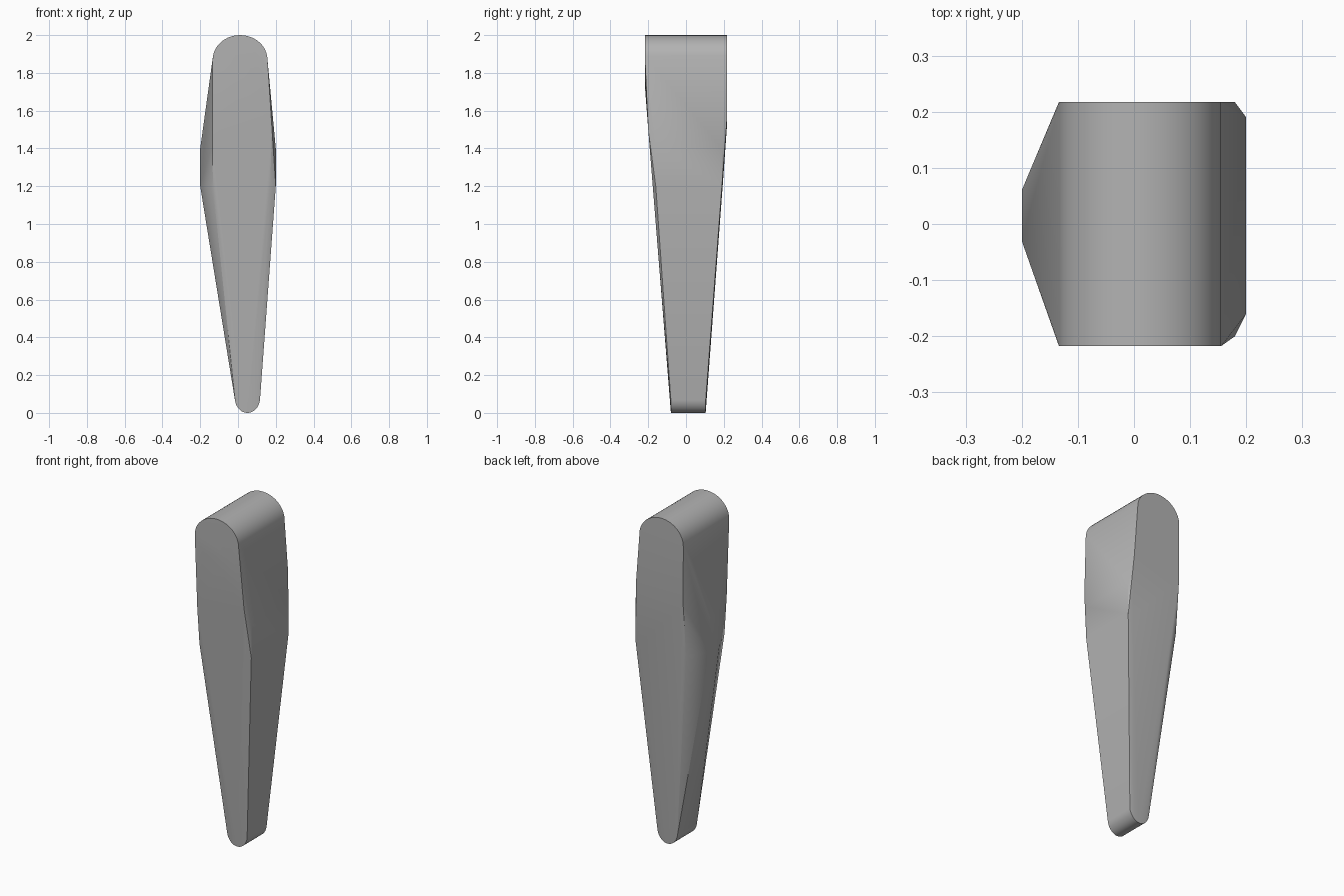
import bpy, bmesh, math

cube = bpy.data.objects.get("Cube")
if cube:
    bpy.data.objects.remove(cube, do_unlink=True)

grey = bpy.data.materials.new("plain_grey")
grey.use_nodes = True
colour = (0.45, 0.45, 0.45, 1)
grey.diffuse_color = colour
grey.node_tree.nodes["Principled BSDF"].inputs["Base Color"].default_value = colour


def arc(cx, cz, rx, rz, start, y_front, y_back, steps=20):
    """Half-ellipse end, repeated on its front and back planes."""
    points = []
    for i in range(steps + 1):
        a = start + math.pi * i / steps
        x, z = cx + rx * math.cos(a), cz + rz * math.sin(a)
        points += [(x, y_front, z), (x, y_back, z)]
    return points


# Rounded head and narrow rounded foot
points = arc(0.011, 1.87, 0.145, 0.13, 0, -0.217, 0.217)
points += arc(0.05, 0.08, 0.067, 0.08, math.pi, -0.08, 0.104)

# Lower rim of the flat front and back of the head
points += [(-0.08, -0.217, 1.78), (0.02, -0.217, 1.72), (0.12, -0.217, 1.78),
           (-0.133, 0.217, 1.52), (0.18, 0.217, 1.56)]

# Ridge on one side, broad flat on the other, and the shoulders between
for z in (1.2, 1.4):
    points += [(-0.2, -0.03, z), (-0.2, 0.06, z),
               (0.2, -0.16, z), (0.2, 0.19, z)]
points += [(-0.135, -0.192, 1.42), (-0.135, 0.207, 1.42),
           (-0.133, -0.174, 1.2), (-0.133, 0.19, 1.2),
           (0.18, -0.2, 1.5), (0.17, -0.176, 1.2), (0.17, 0.194, 1.2)]

# Wrap the faceted skin around the sections
bm = bmesh.new()
for p in points:
    bm.verts.new(p)
bmesh.ops.convex_hull(bm, input=bm.verts[:])
bmesh.ops.delete(bm, geom=[v for v in bm.verts if not v.link_faces], context='VERTS')
bmesh.ops.dissolve_limit(bm, angle_limit=math.radians(0.5),
                         verts=bm.verts[:], edges=bm.edges[:])
bmesh.ops.recalc_face_normals(bm, faces=bm.faces[:])

mesh = bpy.data.meshes.new("tapered_body")
bm.to_mesh(mesh)
bm.free()
mesh.materials.append(grey)
body = bpy.data.objects.new("tapered_body", mesh)
bpy.context.collection.objects.link(body)

# Smooth the soft facets, keep the hard rims
bpy.ops.object.select_all(action='DESELECT')
body.select_set(True)
bpy.context.view_layer.objects.active = body
bpy.ops.object.shade_smooth_by_angle(angle=math.radians(25))
